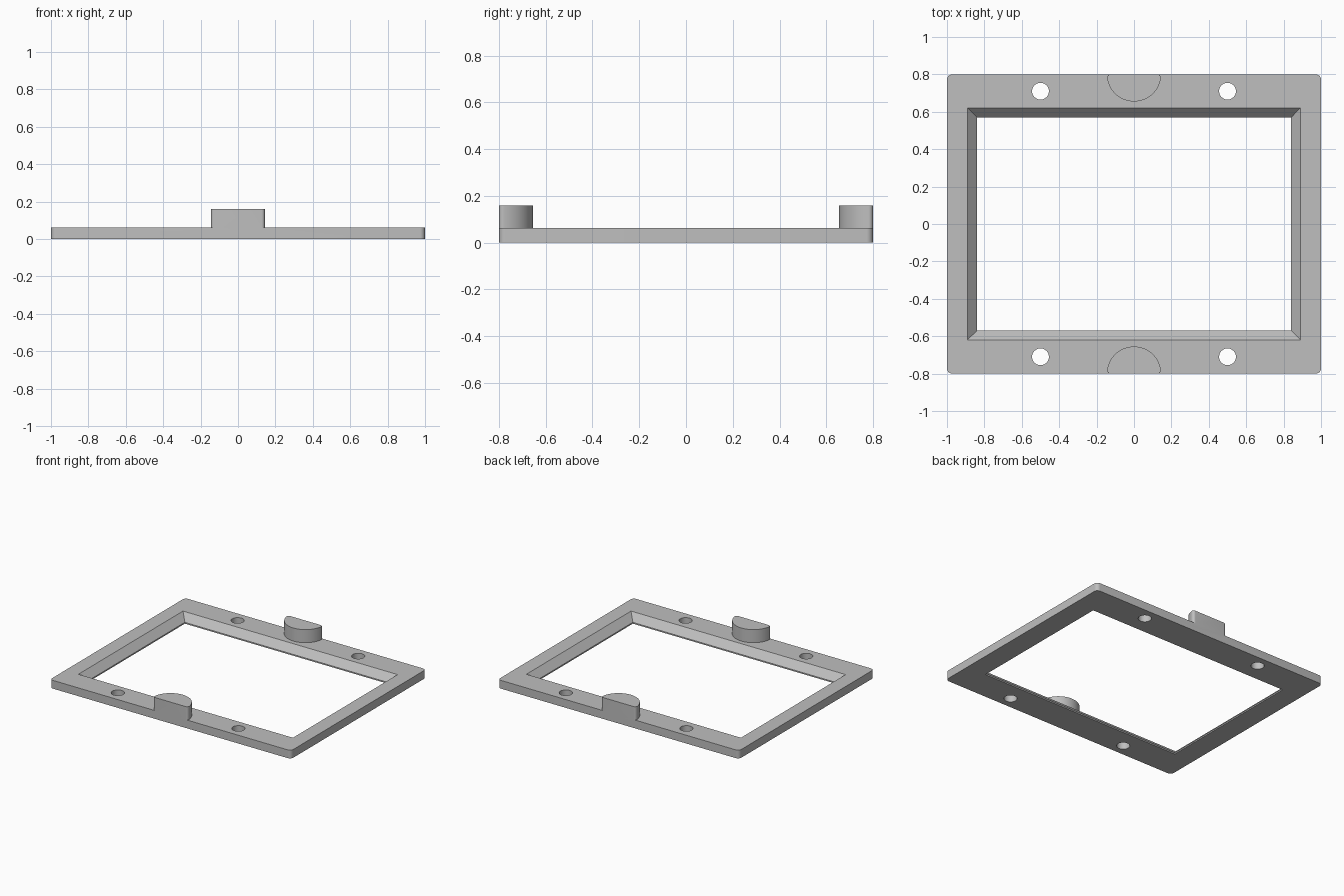
import bpy, bmesh
from math import sin, cos, atan2, pi, sqrt

cube = bpy.data.objects.get("Cube")
if cube:
    bpy.data.objects.remove(cube, do_unlink=True)

WIDTH, DEPTH, THICK = 2.0, 1.6, 0.062
TAB_TOP, TAB_R, TAB_FILLET = 0.16, 0.145, 0.018

grey = bpy.data.materials.new("plain grey")
grey.use_nodes = True
colour = (0.52, 0.52, 0.52, 1)
grey.diffuse_color = colour
grey.node_tree.nodes["Principled BSDF"].inputs["Base Color"].default_value = colour


def arc(cx, cy, r, a0, a1, n):
    return [(cx + r * cos(a0 + (a1 - a0) * i / n),
             cy + r * sin(a0 + (a1 - a0) * i / n)) for i in range(n + 1)]


def rectangle(w, d):
    return [(-w, -d), (w, -d), (w, d), (-w, d)]


def loft(name, sections):
    """Closed solid through a stack of (z, outline) sections."""
    bm = bmesh.new()
    rings = [[bm.verts.new((x, y, z)) for x, y in pts] for z, pts in sections]
    bm.faces.new(rings[0])
    bm.faces.new(rings[-1])
    n = len(rings[0])
    for low, high in zip(rings, rings[1:]):
        for i in range(n):
            j = (i + 1) % n
            bm.faces.new((low[i], low[j], high[j], high[i]))
    bmesh.ops.recalc_face_normals(bm, faces=bm.faces)
    mesh = bpy.data.meshes.new(name)
    bm.to_mesh(mesh)
    bm.free()
    mesh.materials.append(grey)
    obj = bpy.data.objects.new(name, mesh)
    bpy.context.collection.objects.link(obj)
    return obj


def combine(target, tool, operation):
    """Apply a boolean and discard the tool object."""
    mod = target.modifiers.new(tool.name, 'BOOLEAN')
    mod.operation, mod.solver, mod.object = operation, 'EXACT', tool
    bpy.context.view_layer.objects.active = target
    bpy.ops.object.modifier_apply(modifier=mod.name)
    bpy.data.objects.remove(tool, do_unlink=True)


# Base plate with rounded corners
r = 0.028
outline = []
for k, (sx, sy) in enumerate([(1, 1), (-1, 1), (-1, -1), (1, -1)]):
    outline += arc(sx * (WIDTH / 2 - r), sy * (DEPTH / 2 - r), r,
                   k * pi / 2, (k + 1) * pi / 2, 8)
frame = loft("frame", [(0, outline), (THICK, outline)])

# Half-round tabs with softened corners, flush with the long edges
fx = sqrt((TAB_R - TAB_FILLET) ** 2 - TAB_FILLET ** 2)
phi = atan2(-TAB_FILLET, fx)
edge = DEPTH / 2
tab = (arc(fx, edge - TAB_FILLET, TAB_FILLET, pi / 2, phi, 8)
       + arc(0, edge, TAB_R, phi, -pi - phi, 40)[1:-1]
       + arc(-fx, edge - TAB_FILLET, TAB_FILLET, -pi - phi, -1.5 * pi, 8))
for name, side in (("back_tab", 1), ("front_tab", -1)):
    pts = [(x, side * y) for x, y in tab]
    combine(frame, loft(name, [(THICK / 2, pts), (TAB_TOP, pts)]), 'UNION')

# Window opening: sloped walls above a thin upright lip
slope = 0.05
lip, inner, outer = 0.01, (0.84, 0.57), (0.89, 0.62)
above = 0.02
grow = slope * above / (THICK - lip)
window = loft("window_cutter", [
    (-0.05, rectangle(*inner)), (lip, rectangle(*inner)),
    (THICK + above, rectangle(outer[0] + grow, outer[1] + grow))])
combine(frame, window, 'DIFFERENCE')

# Four screw holes
for x in (-0.5, 0.5):
    for y in (-0.71, 0.71):
        circle = arc(x, y, 0.045, 0, 2 * pi, 32)[:-1]
        combine(frame, loft("hole_cutter", [(-0.05, circle), (0.1, circle)]),
                'DIFFERENCE')

# Smooth rounded walls, crisp edges
bpy.ops.object.select_all(action='DESELECT')
frame.select_set(True)
bpy.context.view_layer.objects.active = frame
bpy.ops.object.shade_smooth_by_angle()
